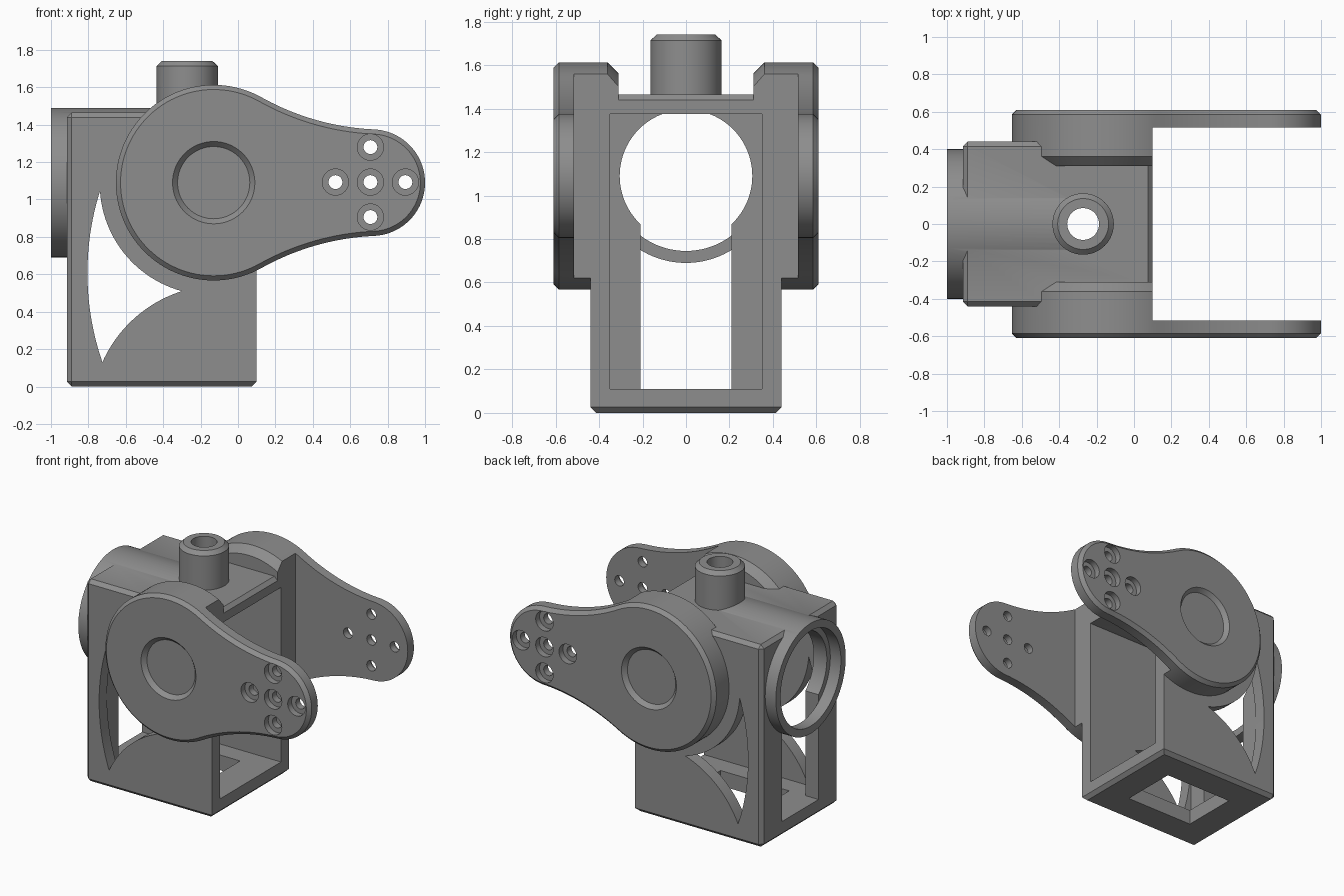
import bpy, bmesh, math
from mathutils import Vector

if "Cube" in bpy.data.objects:
    bpy.data.objects.remove(bpy.data.objects["Cube"])

grey = bpy.data.materials.new("matte grey")
grey.diffuse_color = (0.27, 0.27, 0.27, 1)
grey.use_nodes = True
grey.node_tree.nodes["Principled BSDF"].inputs["Base Color"].default_value = grey.diffuse_color


def finish(name, bm):
    bmesh.ops.recalc_face_normals(bm, faces=bm.faces)
    me = bpy.data.meshes.new(name)
    bm.to_mesh(me)
    bm.free()
    me.materials.append(grey)
    ob = bpy.data.objects.new(name, me)
    bpy.context.collection.objects.link(ob)
    return ob


def loft(name, rings):
    """Skin a list of closed rings and cap both ends."""
    bm = bmesh.new()
    vs = [[bm.verts.new(p) for p in ring] for ring in rings]
    n = len(rings[0])
    for a, b in zip(vs, vs[1:]):
        for i in range(n):
            j = (i + 1) % n
            bm.faces.new((a[i], a[j], b[j], b[i]))
    bm.faces.new(vs[0])
    bm.faces.new(vs[-1])
    return finish(name, bm)


def box(name, x, y, z, bevel=0):
    bm = bmesh.new()
    bmesh.ops.create_cube(bm, size=1)
    for v in bm.verts:
        v.co = [lo + (c + 0.5) * (hi - lo) for c, (lo, hi) in zip(v.co, (x, y, z))]
    if bevel:
        # every edge except the uprights beside the open end
        edges = [e for e in bm.edges if not (all(v.co.x > x[1] - 1e-4 for v in e.verts)
                 and abs(e.verts[0].co.z - e.verts[1].co.z) > 0.1)]
        bmesh.ops.bevel(bm, geom=edges, offset=bevel, segments=1, affect='EDGES')
    return finish(name, bm)


def turned(name, axis, centre, steps, n=96):
    """Round part along an axis; steps are (position, radius)."""
    k = "xyz".index(axis)
    rings = []
    for t, r in steps:
        ring = []
        for i in range(n):
            a = 2 * math.pi * i / n
            p = [centre[0] + r * math.cos(a), centre[1] + r * math.sin(a)]
            p.insert(k, t)
            ring.append(p)
        rings.append(ring)
    return loft(name, rings)


def combine(target, other, op):
    m = target.modifiers.new(op, 'BOOLEAN')
    m.operation, m.object, m.solver = op, other, 'EXACT'
    bpy.context.view_layer.objects.active = target
    bpy.ops.object.modifier_apply(modifier=m.name)
    bpy.data.objects.remove(other)


def arc(c, r, a0, a1, n):
    return [(c[0] + r * math.cos(a0 + (a1 - a0) * i / n),
             c[1] + r * math.sin(a0 + (a1 - a0) * i / n)) for i in range(n + 1)]


def arc3(p, q, s, n=24):
    """Arc from p through q to s."""
    p, q, s = Vector(p), Vector(q), Vector(s)
    u, v = q - p, s - p
    d = 2 * (u.x * v.y - u.y * v.x)
    c = p + Vector((v.y * u.dot(u) - u.y * v.dot(v), u.x * v.dot(v) - v.x * u.dot(u))) / d
    a0, a1 = (math.atan2(w.y - c.y, w.x - c.x) for w in (p, s))
    a1 += 2 * math.pi * round((a0 - a1) / (2 * math.pi))
    return arc(c, (p - c).length, a0, a1, n)


# Arm outline: large disc and small tip joined by concave tangent arcs
HUB, TIP, R1, R2, R3 = (-0.13, 1.09), (0.715, 1.09), 0.523, 0.285, 1.36


def arm_outline(inset):
    L = TIP[0] - HUB[0]
    d1, d2 = R1 + R3, R2 + R3
    fx = (d1 * d1 - d2 * d2 + L * L) / (2 * L)
    fz = math.sqrt(d1 * d1 - fx * fx)
    t1, t2 = math.atan2(fz, fx), math.atan2(fz, fx - L)
    r1, r2, r3 = R1 - inset, R2 - inset, R3 + inset
    top = (HUB[0] + fx, HUB[1] + fz)
    low = (HUB[0] + fx, HUB[1] - fz)
    pts = arc(HUB, r1, t1, 2 * math.pi - t1, 72)
    pts += arc(low, r3, math.pi - t1, math.pi - t2, 20)[1:]
    pts += arc(TIP, r2, -t2, t2, 40)[1:]
    pts += arc(top, r3, math.pi + t2, math.pi + t1, 20)[1:-1]
    return pts


def arm(side):
    name = "front_arm" if side < 0 else "back_arm"
    steps = [(0.31, 0.052), (0.362, 0), (0.585, 0), (0.61, 0.025)]
    ob = loft(name, [[(x, side * y, z) for x, z in arm_outline(d)] for y, d in steps])
    # thin the arm beyond the housing
    ys = sorted((side * 0.2, side * 0.515))
    combine(ob, box("gap", (0.10, 1.2), ys, (0.3, 1.9)), 'DIFFERENCE')
    # shallow dished recess
    combine(ob, turned("dish", 'y', HUB, [(side * 0.58, 0.193), (side * 0.61, 0.22),
                                          (side * 0.64, 0.22)]), 'DIFFERENCE')
    # five counterbored screw holes
    for dx, dz in ((0, 0), (1, 0), (-1, 0), (0, 1), (0, -1)):
        c = (0.708 + 0.187 * dx, 1.093 + 0.187 * dz)
        combine(ob, turned("screw", 'y', c, [(side * 0.45, 0.037), (side * 0.565, 0.037),
                           (side * 0.565, 0.07), (side * 0.66, 0.07)], 32), 'DIFFERENCE')
    return ob


# Housing with rear collar, arms and top post
body = box("pivot_bracket", (-0.915, 0.10), (-0.44, 0.44), (0, 1.465), 0.026)
combine(body, turned("collar", 'x', (0, 1.09), [(-1, 0.4), (-0.27, 0.4)]), 'UNION')
for s in (-1, 1):
    combine(body, arm(s), 'UNION')
combine(body, turned("post", 'z', (-0.272, 0),
                     [(1.40, 0.164), (1.713, 0.164), (1.74, 0.136)]), 'UNION')

# Inner cavity, rear opening, floor window and post bore
combine(body, box("cavity", (-0.81, 0.3), (-0.35, 0.35), (0.11, 1.375)), 'DIFFERENCE')
combine(body, turned("rear_bore", 'x', (0, 1.09), [(-1.1, 0.345), (-0.915, 0.345),
                     (-0.915, 0.305), (-0.75, 0.305)]), 'DIFFERENCE')
combine(body, box("rear_slot", (-0.915, -0.7), (-0.21, 0.21), (0.11, 1.0)), 'DIFFERENCE')
combine(body, box("floor_window", (-0.68, -0.13), (-0.21, 0.21), (-0.1, 0.2)), 'DIFFERENCE')
combine(body, turned("post_bore", 'z', (-0.272, 0), [(1.2, 0.085), (1.9, 0.085)], 64), 'DIFFERENCE')

# Curved three-pointed window through both side walls
a, b, c = (-0.738, 1.045), (-0.725, 0.13), (-0.30, 0.51)
edge = arc3(a, (-0.805, 0.59), b)[:-1] + arc3(b, (-0.565, 0.355), c)[:-1] \
    + arc3(c, (-0.59, 0.69), a)[:-1]
combine(body, loft("side_window", [[(x, y, z) for x, z in edge] for y in (-0.7, 0.7)]), 'DIFFERENCE')

bpy.ops.object.select_all(action='DESELECT')
body.select_set(True)
bpy.context.view_layer.objects.active = body
bpy.ops.object.shade_smooth_by_angle(angle=math.radians(25))
